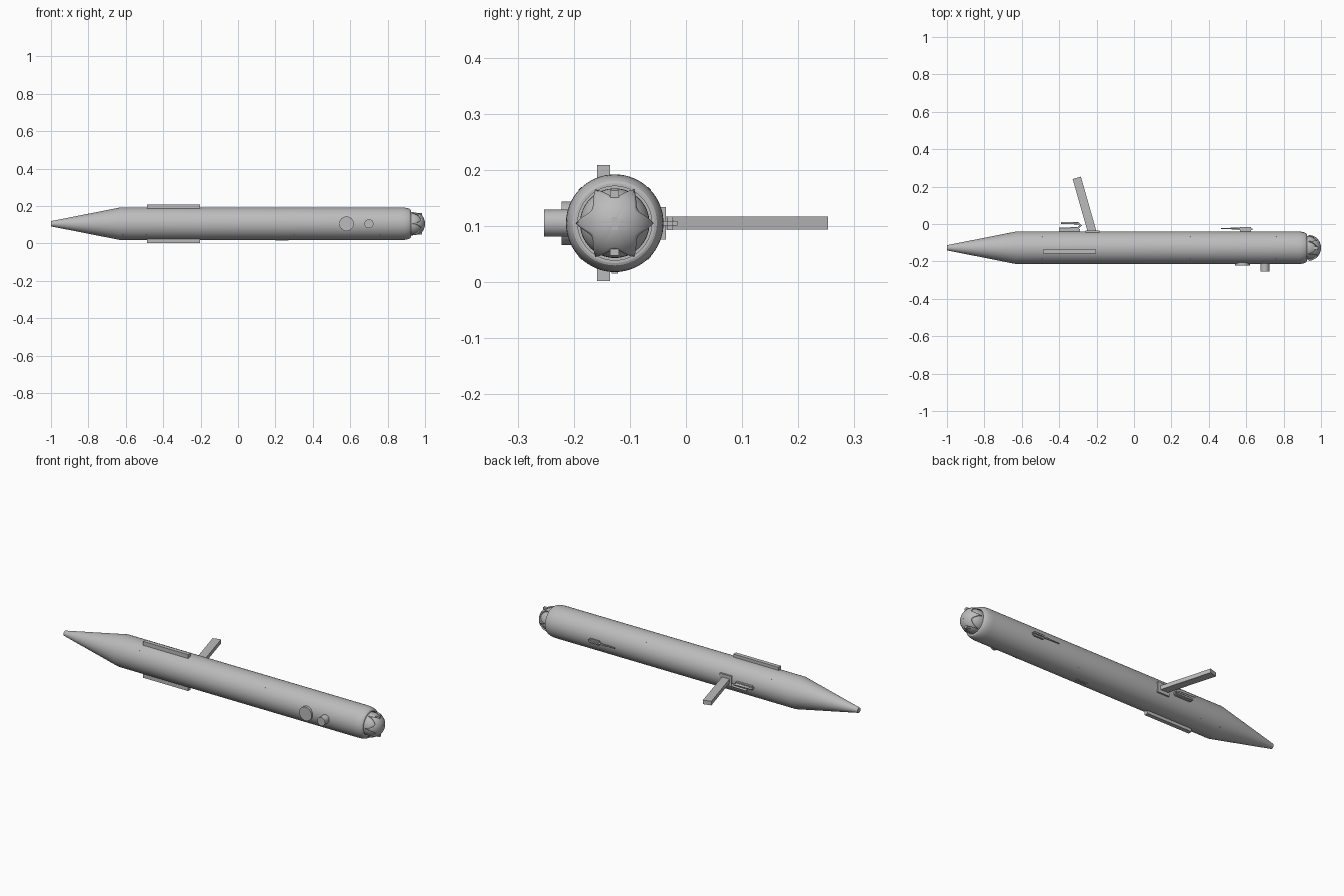
import bpy, bmesh, math
from math import sin, cos, pi
from mathutils import Vector, Matrix

if "Cube" in bpy.data.objects:
    bpy.data.objects.remove(bpy.data.objects["Cube"], do_unlink=True)

AXIS_Y, AXIS_Z, R = -0.127, 0.105, 0.087

grey = bpy.data.materials.new("grey metal")
grey.use_nodes = True
grey.diffuse_color = (0.5, 0.5, 0.5, 1)
grey.node_tree.nodes["Principled BSDF"].inputs["Base Color"].default_value = (0.5, 0.5, 0.5, 1)


def finish(name, bm, angle=35):
    bmesh.ops.remove_doubles(bm, verts=bm.verts, dist=1e-5)
    bmesh.ops.recalc_face_normals(bm, faces=bm.faces)
    mesh = bpy.data.meshes.new(name)
    bm.to_mesh(mesh)
    bm.free()
    mesh.materials.append(grey)
    ob = bpy.data.objects.new(name, mesh)
    bpy.context.collection.objects.link(ob)
    bpy.ops.object.select_all(action='DESELECT')
    ob.select_set(True)
    bpy.context.view_layer.objects.active = ob
    bpy.ops.object.shade_smooth_by_angle(angle=math.radians(angle))
    return ob


def lathe(name, profile, steps=64, angle=35):
    """Spin (x, radius) points around the long axis."""
    bm = bmesh.new()
    verts = [bm.verts.new((x, AXIS_Y, AXIS_Z + r)) for x, r in profile]
    edges = [bm.edges.new(p) for p in zip(verts, verts[1:])]
    bmesh.ops.spin(bm, geom=verts + edges, cent=(0, AXIS_Y, AXIS_Z),
                   axis=(1, 0, 0), angle=2 * pi, steps=steps)
    return finish(name, bm, angle)


def box(name, centre, size, turn=0, axis='Z', bevel=0):
    bm = bmesh.new()
    m = Matrix.Translation(centre) @ Matrix.Rotation(turn, 4, axis) @ Matrix.Diagonal((*size, 1))
    bmesh.ops.create_cube(bm, size=1, matrix=m)
    if bevel:
        bmesh.ops.bevel(bm, geom=bm.edges[:], offset=bevel, segments=2, affect='EDGES')
    return finish(name, bm)


def rod(name, start, end, r1, r2=None, sides=32):
    a, b = Vector(start), Vector(end)
    bm = bmesh.new()
    m = Matrix.Translation((a + b) / 2) @ (b - a).to_track_quat('Z', 'Y').to_matrix().to_4x4()
    bmesh.ops.create_cone(bm, cap_ends=True, segments=sides, radius1=r1,
                          radius2=r1 if r2 is None else r2, depth=(b - a).length, matrix=m)
    return finish(name, bm)


# Hull: tail cone, cylinder, rounded front lip and recessed socket
rounding = [(0.875 + 0.05 * sin(t * pi / 12), R - 0.016 * (1 - cos(t * pi / 12))) for t in range(7)]
lathe("hull", [(-1, 0), (-1, 0.014), (-0.63, R)] + rounding + [(0.925, 0.066), (0.9, 0.066), (0.9, 0)], angle=20)

# Domed head with a flower-shaped guard over it
CX, HR = 0.93, 0.062
lathe("head_dome", [(0.9, HR)] + [(CX + 0.062 * sin(t * pi / 20), HR * cos(t * pi / 20)) for t in range(11)])

bm = bmesh.new()
SEG, RINGS = 96, 8
rings = []
for i in range(RINGS + 1):
    ring = []
    for j in range(SEG):
        a = 2 * pi * j / SEG
        wave = abs(sin(3 * a))
        reach = (1.5 - 0.75 * wave ** 0.6) * i / RINGS
        rr = 0.07 * sin(reach)
        ring.append(bm.verts.new((CX + 0.07 * cos(reach), AXIS_Y + rr * cos(a), AXIS_Z + rr * sin(a))))
    rings.append(ring)
for lo, hi in zip(rings, rings[1:]):
    for j in range(SEG):
        k = (j + 1) % SEG
        bm.faces.new((lo[j], lo[k], hi[k], hi[j]))
guard = finish("head_guard", bm)
solid = guard.modifiers.new("thickness", 'SOLIDIFY')
solid.thickness = 0.007
solid.offset = -1

# Small blocks on the head
box("head_centre_block", (0.997, AXIS_Y, AXIS_Z), (0.006, 0.012, 0.022))
for side, label in ((1, "top"), (-1, "bottom")):
    box("head_block_" + label, (0.972, AXIS_Y, AXIS_Z + side * 0.052), (0.024, 0.016, 0.012))

# Long rails above and below
for side, label in ((1, "top"), (-1, "bottom")):
    box("rail_" + label, (-0.345, -0.147, AXIS_Z + side * 0.092), (0.285, 0.023, 0.023))

# Front ports
rod("wide_port", (0.58, -0.19, AXIS_Z), (0.58, -0.222, AXIS_Z), 0.039)
rod("tall_port", (0.70, -0.19, AXIS_Z), (0.70, -0.253, AXIS_Z), 0.024)

# Swept rear arm on its mount
start, end = Vector((-0.223, -0.045, AXIS_Z)), Vector((-0.306, 0.247, AXIS_Z))
way = end - start
box("rear_arm", (start + end) / 2, (0.046, way.length, 0.023), math.atan2(-way.x, way.y))
box("arm_mount", (-0.223, -0.043, AXIS_Z), (0.075, 0.015, 0.058))

# Rear hook beside the arm
curve = bpy.data.curves.new("rear_hook", 'CURVE')
curve.dimensions = '3D'
curve.bevel_depth = 0.006
curve.bevel_resolution = 3
curve.use_fill_caps = True
path = [(-0.39, 0.006), (-0.30, 0.004), (-0.284, -0.008), (-0.30, -0.022), (-0.40, -0.025)]
line = curve.splines.new('POLY')
line.points.add(len(path) - 1)
for p, (x, y) in zip(line.points, path):
    p.co = (x, y, AXIS_Z, 1)
curve.materials.append(grey)
bpy.context.collection.objects.link(bpy.data.objects.new("rear_hook", curve))
box("hook_foot", (-0.345, -0.033, AXIS_Z), (0.11, 0.022, 0.022), bevel=0.005)

# Rear probe near the head
box("probe_body", (0.595, -0.028, AXIS_Z), (0.075, 0.026, 0.024), bevel=0.008)
rod("probe_needle", (0.57, -0.024, AXIS_Z), (0.465, -0.024, AXIS_Z), 0.005, 0.003, 12)

# Flush bolts in rows along the hull
bolts = bmesh.new()
for x in (-0.615, -0.49, 0.30, 0.76):
    for a in (45, 135, 225, 315):
        d = Vector((0, cos(math.radians(a)), sin(math.radians(a))))
        m = Matrix.Translation(Vector((x, AXIS_Y, AXIS_Z)) + d * R) @ d.to_track_quat('Z', 'Y').to_matrix().to_4x4()
        bmesh.ops.create_cone(bolts, cap_ends=True, segments=10, radius1=0.004,
                              radius2=0.004, depth=0.002, matrix=m)
finish("hull_bolts", bolts)

# Small lug under the hull
box("belly_lug", (0.235, AXIS_Y, AXIS_Z - R), (0.07, 0.012, 0.006))
